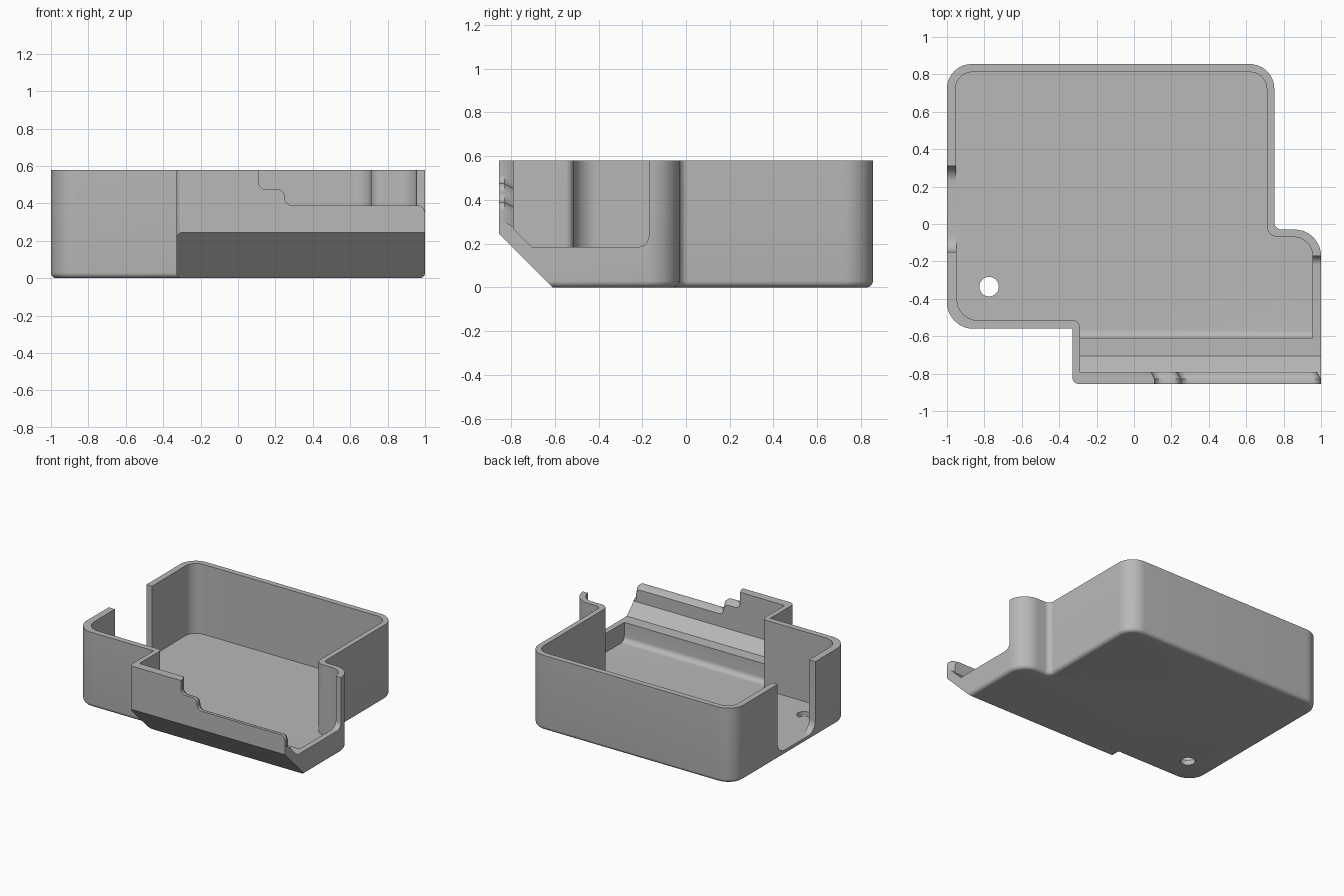
import bpy, bmesh, math
from mathutils import Vector

if "Cube" in bpy.data.objects:
    bpy.data.objects.remove(bpy.data.objects["Cube"], do_unlink=True)

grey = bpy.data.materials.new("grey plastic")
grey.use_nodes = True
grey.diffuse_color = (0.48, 0.48, 0.48, 1)
grey.node_tree.nodes["Principled BSDF"].inputs["Base Color"].default_value = (0.48, 0.48, 0.48, 1)


def rounded(corners, steps=8):
    """Outline from (u, v[, radius]) corners, with arcs where a radius is given."""
    out = []
    for i, c in enumerate(corners):
        p = Vector(c[:2])
        if len(c) < 3:
            out.append(p)
            continue
        a = (Vector(corners[i - 1][:2]) - p).normalized()
        b = (Vector(corners[(i + 1) % len(corners)][:2]) - p).normalized()
        half = a.angle(b) / 2
        centre = p + (a + b).normalized() * c[2] / math.sin(half)
        start = p + a * c[2] / math.tan(half) - centre
        end = p + b * c[2] / math.tan(half) - centre
        for k in range(steps + 1):
            spoke = start.lerp(end, k / steps).normalized()
            out.append(centre + spoke * c[2])
    return out


AXES = {
    "x": lambda u, v, w: (w, u, v),
    "y": lambda u, v, w: (u, w, v),
    "z": lambda u, v, w: (u, v, w),
}


def prism(name, corners, axis, low, high, shift=(0, 0), bevel=None):
    """Extrude an outline along an axis; bevel is (vertex test, radius)."""
    pts = rounded(corners)
    place = AXES[axis]
    bm = bmesh.new()
    near = [bm.verts.new(place(p.x, p.y, low)) for p in pts]
    far = [bm.verts.new(place(p.x + shift[0], p.y + shift[1], high)) for p in pts]
    bm.faces.new(near)
    bm.faces.new(far)
    for i in range(len(pts)):
        bm.faces.new((near[i - 1], near[i], far[i], far[i - 1]))
    bmesh.ops.recalc_face_normals(bm, faces=bm.faces)
    if bevel:
        edges = [e for e in bm.edges if all(bevel[0](v.co) for v in e.verts)]
        bmesh.ops.bevel(bm, geom=edges, offset=bevel[1], segments=6,
                        profile=0.5, affect='EDGES')
        bmesh.ops.recalc_face_normals(bm, faces=bm.faces)
    mesh = bpy.data.meshes.new(name)
    bm.to_mesh(mesh)
    bm.free()
    mesh.materials.append(grey)
    obj = bpy.data.objects.new(name, mesh)
    bpy.context.collection.objects.link(obj)
    return obj


def cut(body, cutter):
    cutter.hide_render = True
    mod = body.modifiers.new("cut", 'BOOLEAN')
    mod.operation = 'DIFFERENCE'
    mod.solver = 'EXACT'
    mod.object = cutter
    bpy.context.view_layer.objects.active = body
    bpy.ops.object.modifier_apply(modifier=mod.name)
    bpy.data.objects.remove(cutter, do_unlink=True)


TOP, FLOOR = 0.58, 0.04

# Outer body with a softened bottom edge
tray = prism("open_case", [
    (-1, -0.56, 0.14), (-0.33, -0.56), (-0.33, -0.855, 0.035), (1, -0.855),
    (1, -0.03, 0.14), (0.75, -0.03, 0.04), (0.75, 0.855, 0.13), (-1, 0.855, 0.13),
], "z", 0, TOP, bevel=(lambda co: co.z < 0.001, 0.03))

# Sloping underside of the front
cut(tray, prism("underside_slope", [(-0.61, 0), (-0.56, -0.05), (-1, -0.05), (-1, 0.39)],
                "x", -0.5, 1.2))

# Main cavity, filleted along the front of the floor
cut(tray, prism("cavity", [
    (-0.945, -0.515, 0.11), (-0.29, -0.515, 0.035), (-0.29, -0.61), (0.955, -0.61),
    (0.955, -0.07, 0.1), (0.71, -0.07, 0.06), (0.71, 0.812, 0.09), (-0.955, 0.812, 0.09),
], "z", FLOOR, 0.8, bevel=(lambda co: co.z < 0.1 and co.y < -0.6, 0.04)))

# Front shelf and the open right side
cut(tray, prism("shelf", [
    (-0.17, 0.8), (-0.17, 0.185, 0.05), (-0.705, 0.185), (-0.79, 0.27), (-0.79, 0.8),
], "x", -0.29, 1.2))

# Stepped front lip with a chamfered inner edge
lip = [(0.11, 0.8), (0.11, 0.475, 0.04), (0.25, 0.475, 0.04), (0.25, 0.39, 0.04),
       (0.999, 0.39, 0.04), (0.999, 0.3), (1.2, 0.3), (1.2, 0.8)]
cut(tray, prism("lip_step", lip, "y", -0.95, -0.82))
cut(tray, prism("lip_chamfer", lip, "y", -0.83, -0.785, shift=(-0.022, -0.025)))

# Left side slot and the round floor hole
cut(tray, prism("side_slot", [
    (-0.15, 0.8), (-0.15, FLOOR, 0.085), (0.31, FLOOR, 0.085), (0.31, 0.8),
], "x", -1.2, -0.9))
hole = [(-0.775 + 0.052 * math.cos(a * math.tau / 32),
         -0.335 + 0.052 * math.sin(a * math.tau / 32)) for a in range(32)]
cut(tray, prism("floor_hole", hole, "z", -0.1, 0.2))

# Smooth shading that keeps the edges sharp
bpy.ops.object.select_all(action='DESELECT')
tray.select_set(True)
bpy.context.view_layer.objects.active = tray
bpy.ops.object.shade_smooth_by_angle(angle=math.radians(30))
